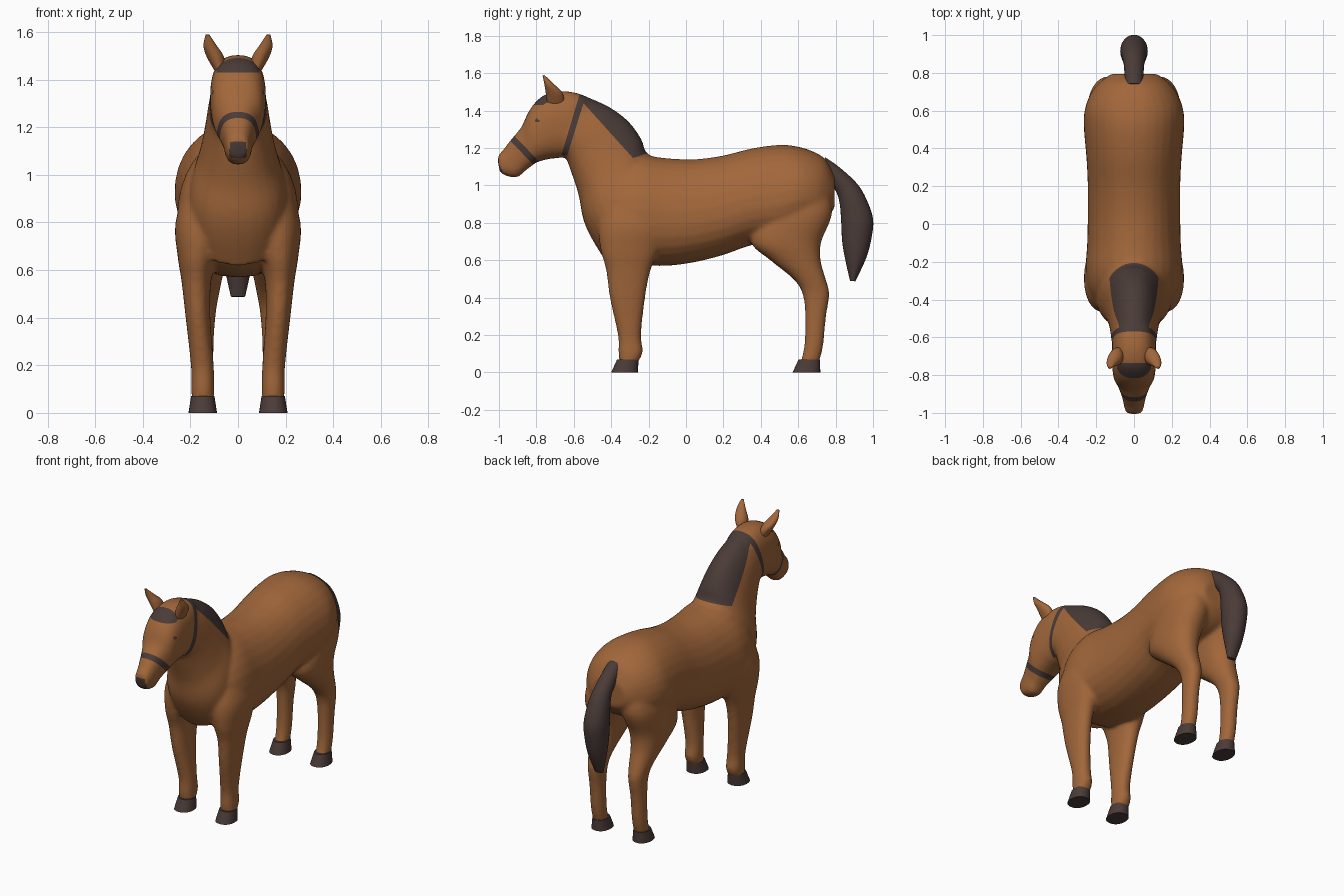
import bpy, bmesh, math
from mathutils import Vector

if "Cube" in bpy.data.objects:
    bpy.data.objects.remove(bpy.data.objects["Cube"])

def material(name, col):
    m = bpy.data.materials.new(name)
    m.diffuse_color = (*col, 1)
    m.use_nodes = True
    m.node_tree.nodes["Principled BSDF"].inputs["Base Color"].default_value = m.diffuse_color
    return m

BROWN = material("chestnut coat", (0.36, 0.135, 0.043))
DARK = material("dark hair", (0.068, 0.044, 0.039))

def loft(bm, rings, steps=4, n=28, power=2.2, side=1, taper=0):
    """Ring = (y1, z1, y2, z2, x centre, half width): an oval spanning two side-view points.
    taper narrows the oval towards its first point."""
    R = [Vector(r) for r in rings]
    path = []
    for i in range(len(R) - 1):
        a, b, c, d = R[max(i - 1, 0)], R[i], R[i + 1], R[min(i + 2, len(R) - 1)]
        for k in range(steps):
            t = k / steps
            path.append(0.5 * (2 * b + (c - a) * t + (2 * a - 5 * b + 4 * c - d) * t * t
                               + (3 * b - a - 3 * c + d) * t ** 3))
    path.append(R[-1])
    loops = []
    for y1, z1, y2, z2, xc, w in path:
        loop = []
        for j in range(n):
            a = 2 * math.pi * j / n
            c = math.copysign(abs(math.cos(a)) ** (2 / power), math.cos(a))
            s = math.copysign(abs(math.sin(a)) ** (2 / power), math.sin(a)) * (1 - taper * c)
            loop.append(bm.verts.new((side * (xc + w * s), (y1 + y2) / 2 + c * (y1 - y2) / 2,
                                      (z1 + z2) / 2 + c * (z1 - z2) / 2)))
        loops.append(loop)
    faces = [bm.faces.new((p[j], p[(j + 1) % n], q[(j + 1) % n], q[j]))
             for p, q in zip(loops, loops[1:]) for j in range(n)]
    for f in faces:
        f.smooth = True
    for cap in (loops[0], loops[-1]):
        f = bm.faces.new(cap)
        for e in f.edges:
            e.smooth = False
        faces.append(f)
    bmesh.ops.recalc_face_normals(bm, faces=faces)

def make(name, bm, mats):
    me = bpy.data.meshes.new(name)
    bm.to_mesh(me)
    bm.free()
    for m in mats:
        me.materials.append(m)
    ob = bpy.data.objects.new(name, me)
    bpy.context.collection.objects.link(ob)
    return ob

def part(name, rings, mat, **kw):
    bm = bmesh.new()
    loft(bm, rings, **kw)
    return make(name, bm, [mat])

# Torso: y, top, bottom, half width
torso = [(-.50, .98, .76, .11), (-.45, 1.05, .68, .17), (-.36, 1.12, .60, .235), (-.25, 1.16, .575, .254),
         (-.1, 1.145, .57, .246), (.05, 1.14, .59, .243), (.2, 1.16, .628, .243), (.35, 1.197, .68, .25),
         (.5, 1.217, .70, .263), (.6, 1.207, .75, .26), (.69, 1.177, .78, .228), (.75, 1.135, .82, .18),
         (.795, 1.05, .88, .12)]
neck = [(-.13, 1.13, -.44, .61, 0, .20), (-.17, 1.15, -.507, .72, 0, .205), (-.215, 1.18, -.55, .82, 0, .19),
        (-.24, 1.25, -.575, .95, 0, .16), (-.31, 1.345, -.614, 1.07, 0, .138), (-.42, 1.425, -.64, 1.14, 0, .126),
        (-.57, 1.49, -.66, 1.152, 0, .117)]
head = [(-.53, 1.475, -.62, 1.18, 0, .105), (-.60, 1.498, -.65, 1.155, 0, .115), (-.68, 1.503, -.68, 1.146, 0, .117),
        (-.76, 1.482, -.72, 1.143, 0, .117), (-.815, 1.433, -.765, 1.133, 0, .112), (-.85, 1.378, -.80, 1.122, 0, .104),
        (-.88, 1.312, -.83, 1.10, 0, .086), (-.938, 1.242, -.86, 1.077, 0, .067),
        (-.972, 1.197, -.905, 1.042, 0, .057), (-1.0, 1.165, -.965, 1.052, 0, .048),
        (-1.008, 1.14, -.995, 1.07, 0, .038)]
# Legs: z, front y, back y, x centre, half width
front = [(.05, -.355, -.26, .148, .046), (.11, -.362, -.23, .148, .049), (.2, -.364, -.24, .15, .048),
         (.4, -.408, -.218, .168, .052), (.55, -.428, -.188, .175, .062), (.66, -.458, -.14, .17, .084),
         (.80, -.465, -.10, .148, .115), (.98, -.41, -.14, .115, .095)]
hind = [(.05, .61, .71, .147, .042), (.14, .632, .733, .147, .043), (.3, .637, .749, .147, .045),
        (.42, .623, .767, .145, .052), (.5, .573, .747, .145, .066), (.6, .45, .72, .145, .087),
        (.7, .345, .724, .14, .108), (.85, .40, .782, .13, .118), (1.0, .48, .76, .11, .10)]

# Body: all lofts fused into one skin
bm = bmesh.new()
loft(bm, [(y, t, y, b, 0, w) for y, t, b, w in torso], taper=.12)
loft(bm, neck, taper=.14)
loft(bm, head, power=2.5)
for s in (1, -1):
    for leg in (front, hind):
        loft(bm, [(a, z, b, z, x, w) for z, a, b, x, w in leg], side=s)
raw = make("raw_body", bm, [])
rm = raw.modifiers.new("fuse", 'REMESH')
rm.mode, rm.voxel_size = 'VOXEL', 0.0105
sm = raw.modifiers.new("soften", 'SMOOTH')
sm.factor, sm.iterations = 0.5, 11
fused = bpy.data.meshes.new_from_object(raw.evaluated_get(bpy.context.evaluated_depsgraph_get()))
bpy.data.objects.remove(raw)

# Markings: cut the skin along side-view lines, then colour by region
MANE = ((-.535, 1.425), (-.285, 1.148))
MANE_END = ((-.285, 1.145), (-.21, 1.17))
CHEEK_A, CHEEK_B = ((-.572, 1.476), (-.658, 1.19)), ((-.537, 1.476), (-.625, 1.19))
NOSE_A, NOSE_B = ((-.936, 1.235), (-.818, 1.112)), ((-.91, 1.257), (-.786, 1.128))

def left(c, line):
    (y1, z1), (y2, z2) = line
    return (y2 - y1) * (c.z - z1) - (z2 - z1) * (c.y - y1) > 0

def cut(bm, co, no):
    faces = [f for f in bm.faces if f.calc_center_median().y < -.15 and f.calc_center_median().z > 1.0]
    geom = set(faces) | {e for f in faces for e in f.edges} | {v for f in faces for v in f.verts}
    bmesh.ops.bisect_plane(bm, geom=list(geom), dist=1e-5, plane_co=co, plane_no=no)

def is_dark(c):
    mane = left(c, MANE) and left(c, MANE_END) and left(c, CHEEK_B) and c.z > 1.1
    cheek = left(c, CHEEK_A) and not left(c, CHEEK_B) and c.z > 1.16
    noseband = left(c, NOSE_A) and not left(c, NOSE_B) and c.y < -.75 and c.z > 1.0
    forelock = c.z > 1.43 and c.y < -.735 and abs(c.x) < .09
    eye = math.hypot(c.y + .797, c.z - 1.347) < .012
    muzzle = c.y < -.985 and abs(c.x) < .036 and 1.07 < c.z < 1.14
    return mane or cheek or noseband or forelock or eye or muzzle

bm = bmesh.new()
bm.from_mesh(fused)
for (y1, z1), (y2, z2) in (MANE, MANE_END, CHEEK_A, CHEEK_B, NOSE_A, NOSE_B):
    cut(bm, (0, y1, z1), (0, z1 - z2, y2 - y1))
cut(bm, (0, 0, 1.43), (0, 0, 1))
cut(bm, (0, -.735, 0), (0, 1, 0))
for x in (.09, -.09):
    cut(bm, (x, 0, 0), (1, 0, 0))
for f in bm.faces:
    f.smooth = True
    f.material_index = int(is_dark(f.calc_center_median()))
make("horse_body", bm, [BROWN, DARK])

# Ears and hooves, mirrored
for s, tag in ((1, "left"), (-1, "right")):
    part("ear_" + tag, [(-.74, 1.43, -.65, 1.43, .072, .022), (-.75, 1.495, -.66, 1.495, .095, .036),
                        (-.757, 1.54, -.71, 1.545, .117, .028), (-.767, 1.588, -.757, 1.59, .128, .008)],
         BROWN, side=s, power=2)
    part("front_hoof_" + tag, [(-.40, 0, -.258, 0, .148, .06), (-.368, .07, -.253, .07, .148, .049)],
         DARK, side=s, steps=1)
    part("hind_hoof_" + tag, [(.57, 0, .718, 0, .147, .058), (.602, .07, .717, .07, .147, .046)],
         DARK, side=s, steps=1)

# Tail
part("tail", [(.745, 1.15, .71, 1.08, 0, .045), (.82, 1.097, .765, 1.01, 0, .05), (.914, 1.01, .803, .965, 0, .056),
              (.965, .925, .822, .90, 0, .066), (1.0, .82, .83, .80, 0, .073), (.992, .72, .835, .70, 0, .068),
              (.963, .61, .852, .60, 0, .055), (.905, .487, .877, .49, 0, .03)], DARK, power=2)
